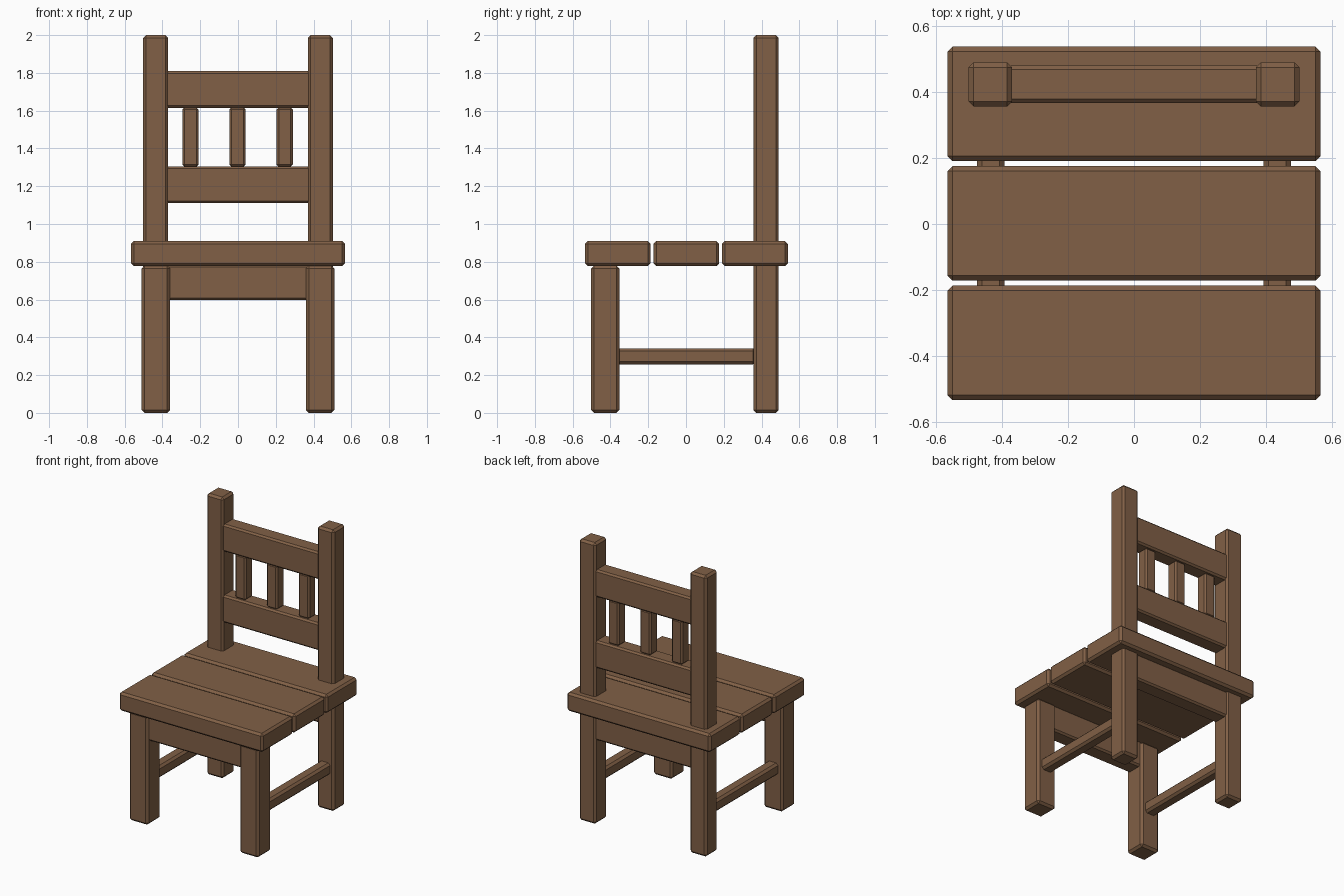
import bpy

cube = bpy.data.objects.get("Cube")
if cube:
    bpy.data.objects.remove(cube, do_unlink=True)

wood = bpy.data.materials.new("brown wood")
wood.use_nodes = True
colour = (0.22, 0.117, 0.061, 1)
wood.diffuse_color = colour
wood.node_tree.nodes["Principled BSDF"].inputs["Base Color"].default_value = colour


def beam(name, x, y, z, bevel=0.015):
    """Chamfered wooden beam filling the given (low, high) ranges."""
    spans = (x, y, z)
    bpy.ops.mesh.primitive_cube_add(size=1, location=[(a + b) / 2 for a, b in spans])
    ob = bpy.context.object
    ob.name = name
    ob.scale = [b - a for a, b in spans]
    bpy.ops.object.transform_apply(location=False, rotation=False, scale=True)
    chamfer = ob.modifiers.new("chamfer", 'BEVEL')
    chamfer.width = bevel
    chamfer.segments = 1
    ob.data.materials.append(wood)


def beam_pair(name, x, y, z, bevel=0.015):
    """Matching beams on the left (+x) and right (-x)."""
    beam("left_" + name, x, y, z, bevel)
    beam("right_" + name, (-x[1], -x[0]), y, z, bevel)


# Seat planks
for name, y in (("front", -0.361), ("middle", 0.002), ("back", 0.365)):
    beam(name + "_seat_plank", (-0.566, 0.566), (y - 0.174, y + 0.174), (0.777, 0.91))

# Legs, the back pair rising into the backrest posts
beam_pair("front_leg", (0.36, 0.51), (-0.502, -0.353), (0, 0.78))
beam_pair("back_post", (0.37, 0.502), (0.357, 0.491), (0, 2))

# Side stretchers between the legs
beam_pair("stretcher", (0.393, 0.477), (-0.37, 0.37), (0.257, 0.342))

# Aprons under the seat
beam("front_apron", (-0.385, 0.385), (-0.485, -0.37), (0.597, 0.785), 0.012)
beam("back_apron", (-0.385, 0.385), (0.367, 0.481), (0.597, 0.785), 0.012)

# Backrest rails
for name, low in (("lower", 1.11), ("upper", 1.615)):
    beam(name + "_back_rail", (-0.385, 0.385), (0.367, 0.481), (low, low + 0.195), 0.012)

# Backrest spindles
for name, x in (("right", -0.252), ("middle", -0.003), ("left", 0.247)):
    beam(name + "_spindle", (x - 0.043, x + 0.043), (0.382, 0.466), (1.302, 1.618), 0.012)
